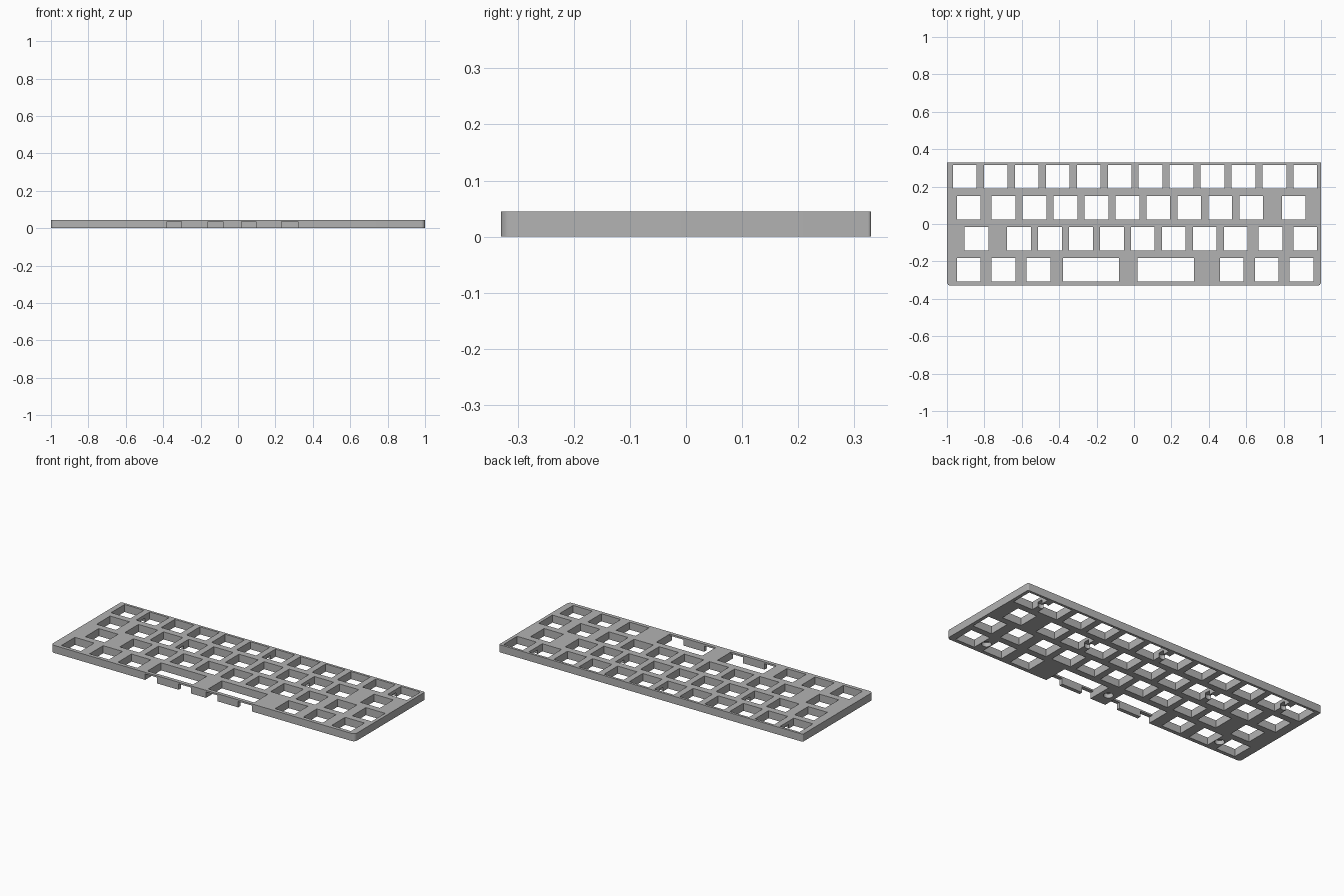
import bpy, bmesh, math
from mathutils import Matrix, Vector

cube = bpy.data.objects.get("Cube")
if cube:
    bpy.data.objects.remove(cube, do_unlink=True)

PITCH, HOLE, HEIGHT = 0.1655, 0.127, 0.045
LEFT = -0.987
ROWS = [0.252, 0.0865, -0.079, -0.2445]


def col(u):
    """Key column position in key units to x."""
    return LEFT + u * PITCH


def box(bm, x0, x1, y0, y1, z0, z1):
    mat = Matrix.Translation(((x0 + x1) / 2, (y0 + y1) / 2, (z0 + z1) / 2))
    bmesh.ops.create_cube(bm, size=1, matrix=mat @ Matrix.Diagonal((x1 - x0, y1 - y0, z1 - z0, 1)))


def finish(bm, name):
    mesh = bpy.data.meshes.new(name)
    bm.to_mesh(mesh)
    bm.free()
    ob = bpy.data.objects.new(name, mesh)
    bpy.context.collection.objects.link(ob)
    return ob


def cut(target, cutter):
    mod = target.modifiers.new(cutter.name, 'BOOLEAN')
    mod.operation = 'DIFFERENCE'
    mod.solver = 'EXACT'
    mod.object = cutter
    cutter.hide_render = True
    bpy.context.view_layer.objects.active = target
    bpy.ops.object.modifier_apply(modifier=mod.name)
    bpy.data.objects.remove(cutter, do_unlink=True)


# Plate slab with rounded upright corners, tighter at the back
bm = bmesh.new()
box(bm, -1, 1, -0.33, 0.33, 0, HEIGHT)
for side, radius in ((-1, 0.02), (1, 0.006)):
    edges = [e for e in bm.edges
             if abs(e.verts[0].co.z - e.verts[1].co.z) > 0.04 and e.verts[0].co.y * side > 0.32]
    bmesh.ops.bevel(bm, geom=edges, offset=radius, segments=6, profile=0.5, affect='EDGES')
plate = finish(bm, "keyboard_plate")

# Square key openings, row by row, and two wide bar openings
keys = [
    [i + 0.5 for i in range(12)],
    [0.625] + [i + 1.75 for i in range(9)] + [11.125],
    [0.875] + [i + 2.25 for i in range(8)] + [10.375, 11.5],
    [0.625, 1.75, 2.875, 9.125, 10.25, 11.375],
]
h = HOLE / 2
bars = [(-0.38, -0.08), (0.02, 0.322)]
bm = bmesh.new()
for y, row in zip(ROWS, keys):
    for u in row:
        box(bm, col(u) - h, col(u) + h, y - h, y + h, -0.1, 0.1)
for x0, x1 in bars:
    box(bm, x0, x1, ROWS[3] - h, ROWS[3] + h, -0.1, 0.1)
cut(plate, finish(bm, "key_openings"))

# Notches through the front wall at both ends of each wide opening
bm = bmesh.new()
for x0, x1 in ((-0.38, -0.302), (-0.16, -0.08), (0.02, 0.095), (0.232, 0.322)):
    box(bm, x0, x1, -0.4, ROWS[3] - h + 0.01, -0.1, 0.035)
# Blind screw recesses on the underside, in the webs between openings
screws = [(1, 0), (6, 0), (11, 0), (3.25, 1), (8.25, 1), (1.19, 3), (10.81, 3), (5.78, 3)]
for u, r in screws:
    bmesh.ops.create_cone(bm, cap_ends=True, segments=24, radius1=0.026, radius2=0.026, depth=0.1,
                          matrix=Matrix.Translation((col(u), ROWS[r], -0.025)))
cut(plate, finish(bm, "underside_recesses"))

# Single grey finish
grey = bpy.data.materials.new("plate_grey")
grey.use_nodes = True
colour = (0.45, 0.45, 0.45, 1)
grey.diffuse_color = colour
grey.node_tree.nodes["Principled BSDF"].inputs["Base Color"].default_value = colour
plate.data.materials.clear()
plate.data.materials.append(grey)
for p in plate.data.polygons:
    p.material_index = 0
plate.select_set(True)
bpy.context.view_layer.objects.active = plate
bpy.ops.object.shade_smooth_by_angle(angle=math.radians(30))
